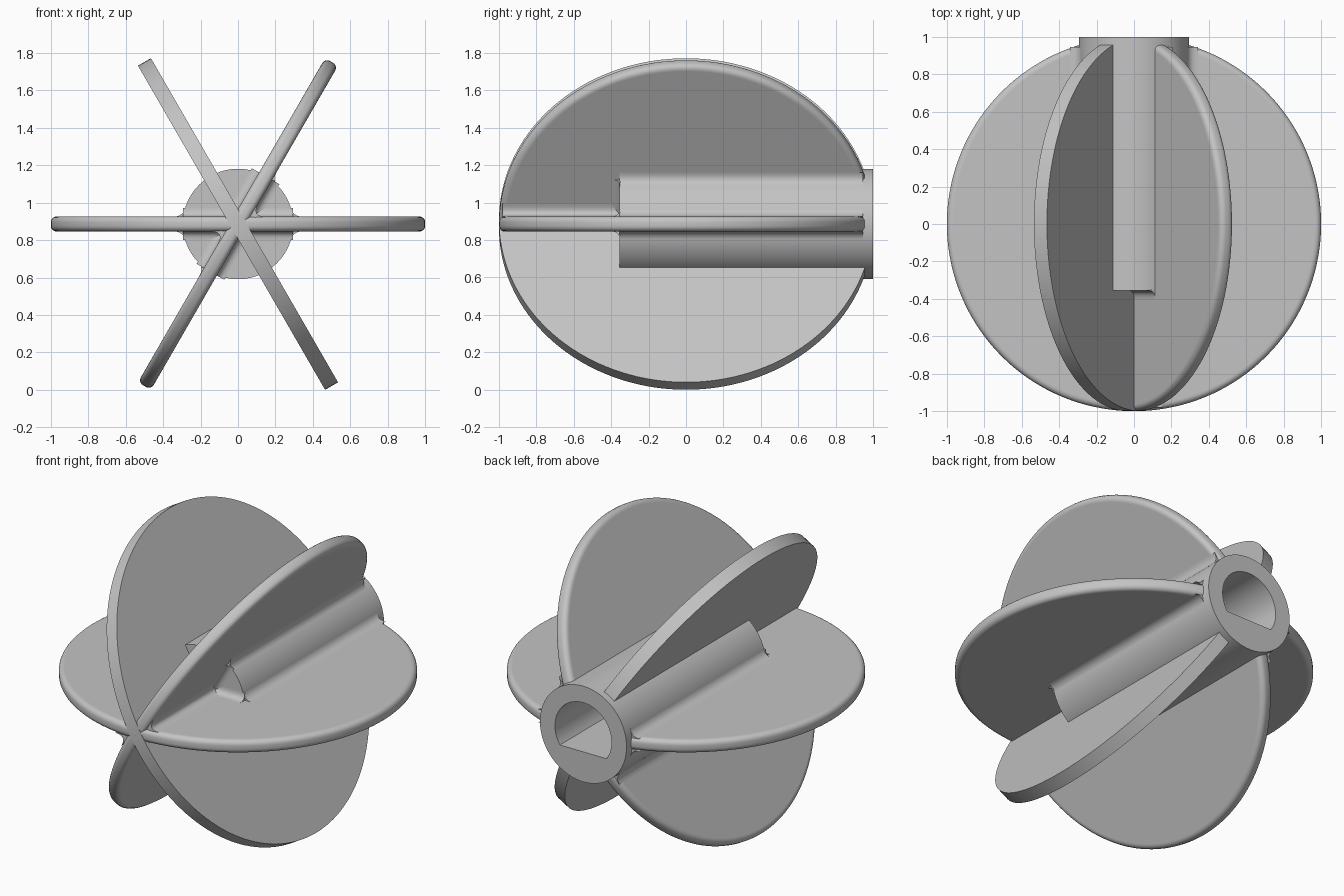
import bpy, bmesh, math
from mathutils import Vector

cube = bpy.data.objects.get("Cube")
if cube:
    bpy.data.objects.remove(cube, do_unlink=True)

CENTRE_Z = 0.886
FIN_HALF = 0.04      # half the fin thickness
HUB_R = 0.295
HUB_FRONT = -0.355
BORE_R = 0.193
Y = Vector((0, 1, 0))

grey = bpy.data.materials.new("plain_grey")
grey.use_nodes = True
colour = (0.55, 0.55, 0.55, 1)
grey.diffuse_color = colour
grey.node_tree.nodes["Principled BSDF"].inputs["Base Color"].default_value = colour


def finish(name, bm, rotation=0):
    """Turn a bmesh into an object on the shared axis."""
    bmesh.ops.recalc_face_normals(bm, faces=bm.faces)
    mesh = bpy.data.meshes.new(name)
    bm.to_mesh(mesh)
    bm.free()
    mesh.materials.append(grey)
    obj = bpy.data.objects.new(name, mesh)
    bpy.context.collection.objects.link(obj)
    obj.location.z = CENTRE_Z
    obj.rotation_euler.y = rotation
    return obj


def activate(obj):
    bpy.ops.object.select_all(action='DESELECT')
    obj.select_set(True)
    bpy.context.view_layer.objects.active = obj


def smooth(obj):
    activate(obj)
    bpy.ops.object.shade_smooth_by_angle(angle=math.radians(32))


def prism(bm, points, sweep):
    """Extrude a closed outline along a vector."""
    a = [bm.verts.new(p) for p in points]
    b = [bm.verts.new(p + sweep) for p in points]
    new = [bm.faces.new(a), bm.faces.new(b[::-1])]
    for i in range(len(a)):
        j = (i + 1) % len(a)
        new.append(bm.faces.new((a[j], a[i], b[i], b[j])))
    bmesh.ops.recalc_face_normals(bm, faces=new)


def radial(angle):
    return Vector((math.cos(angle), 0, math.sin(angle)))


def fin(name, degrees, rounding):
    """Round disc, its rim rounded when rounding is above zero."""
    half = [(0.94, FIN_HALF)]
    if rounding:
        half.append((1 - rounding - 0.005, FIN_HALF))
        for k in range(6):
            t = math.pi / 2 * k / 5
            half.append((1 - rounding + rounding * math.sin(t),
                         FIN_HALF - rounding + rounding * math.cos(t)))
    else:
        half.append((1, FIN_HALF))
    profile = half + [(r, -z) for r, z in reversed(half)]
    bm = bmesh.new()
    n = 144
    rings = [[bm.verts.new((r * math.cos(math.tau * i / n),
                            r * math.sin(math.tau * i / n), z)) for i in range(n)]
             for r, z in profile]
    for a, b in zip(rings, rings[1:]):
        for i in range(n):
            j = (i + 1) % n
            bm.faces.new((a[i], a[j], b[j], b[i]))
    bm.faces.new(rings[0])
    bm.faces.new(rings[-1][::-1])
    return finish(name, bm, -math.radians(degrees))


# Three crossing disc fins
parts = [fin("level_fin", 0, 0.03),
         fin("rounded_slanted_fin", 60, 0.03),
         fin("square_slanted_fin", 120, 0)]

# Shaft hub
bm = bmesh.new()
prism(bm, [radial(math.tau * i / 96) * HUB_R + Y * HUB_FRONT for i in range(96)],
      Y * (1 - HUB_FRONT))
parts.append(finish("hub", bm))

# D-shaped bore, cut through the hub and the fins inside it
flat = math.asin(0.11 / BORE_R)
bm = bmesh.new()
prism(bm, [radial(-flat + (math.pi + 2 * flat) * i / 64) * BORE_R + Y * -0.2
           for i in range(65)], Y * 1.3)
cutter = finish("bore_cutter", bm)
cutter.hide_render = True
for obj in parts:
    cut = obj.modifiers.new("bore", 'BOOLEAN')
    cut.operation = 'DIFFERENCE'
    cut.solver = 'EXACT'
    cut.object = cutter
    activate(obj)
    bpy.ops.object.modifier_apply(modifier=cut.name)
    smooth(obj)
bpy.data.objects.remove(cutter, do_unlink=True)

# Concave fillets where fins meet the hub and each other
bm = bmesh.new()


def fillet(corner, d1, d2, size, sweep):
    outline = [corner - (d1 + d2) * 0.008]
    for k in range(9):
        u = k / 8
        outline.append(corner + d1 * size * (1 - u) ** 2 + d2 * size * u ** 2)
    prism(bm, outline, sweep)


for degrees in (0, 60, 180, 240):
    angle = math.radians(degrees)
    out = radial(angle)
    for side in (1, -1):
        up = radial(angle + math.pi / 2) * side
        # along the hub
        if degrees % 180 == 0 or side < 0:
            lean = (up - out * 0.22).normalized()
            fillet(out * 0.292 + up * FIN_HALF + Y * HUB_FRONT,
                   out, lean, 0.05, Y * (0.945 - HUB_FRONT))
        # across the hub's front end
        fillet(out * 0.07 + up * FIN_HALF + Y * HUB_FRONT,
               -Y, up, 0.045, out * 0.225)

# Fillets in the two wedges between the rounded fins
for degrees in (0, 180):
    angle = math.radians(degrees)
    corner = radial(angle + math.pi / 6) * FIN_HALF / math.sin(math.pi / 6)
    fillet(corner - Y * 0.98, radial(angle), radial(angle + math.pi / 3),
           0.08, Y * 0.7)
smooth(finish("root_fillets", bm))
